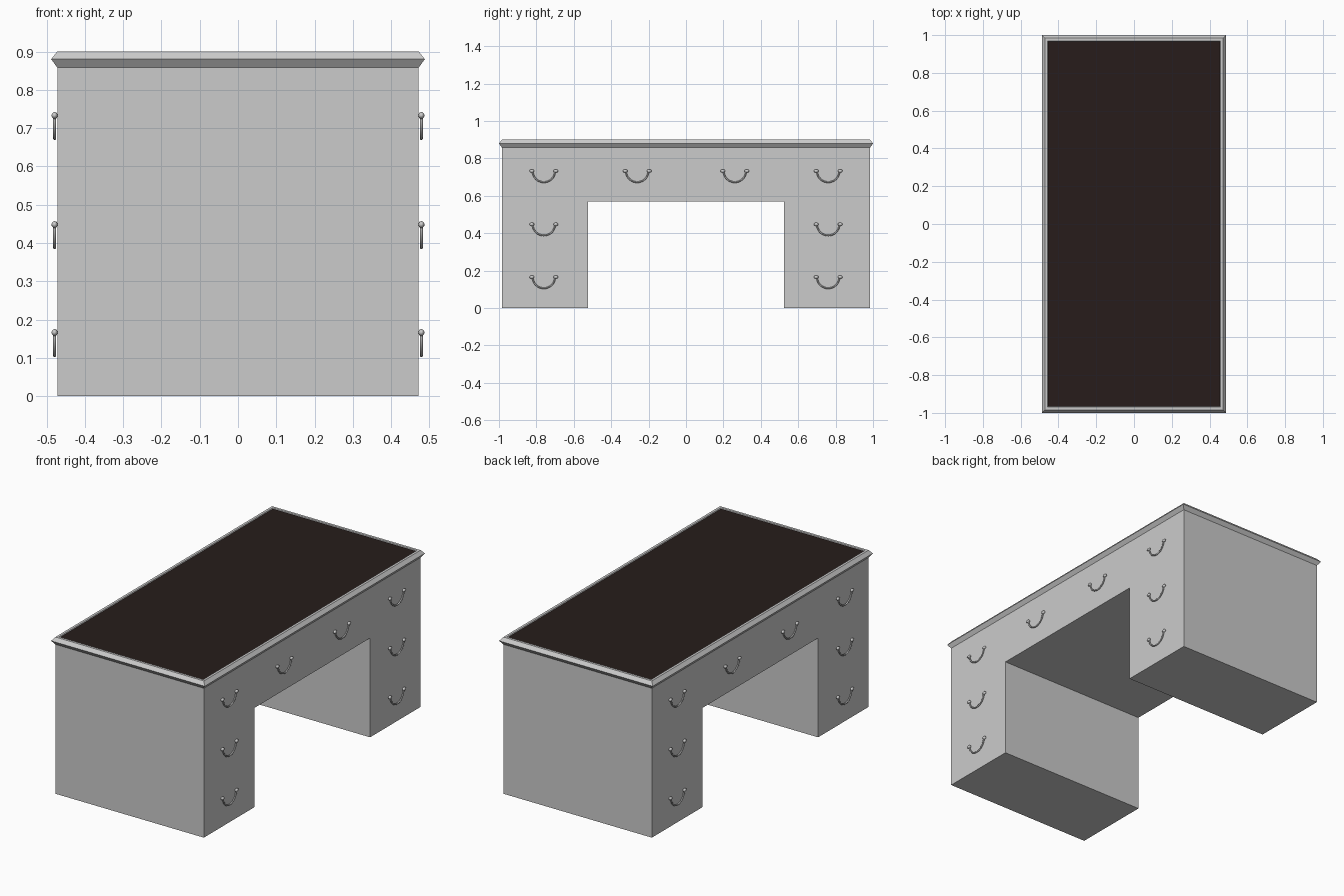
import bpy, bmesh, math
from mathutils import Matrix, Vector

if "Cube" in bpy.data.objects:
    bpy.data.objects.remove(bpy.data.objects["Cube"])


def add_object(name, mesh, location=(0, 0, 0)):
    obj = bpy.data.objects.new(name, mesh)
    obj.location = location
    bpy.context.collection.objects.link(obj)
    return obj


def finish(bm, name):
    bmesh.ops.recalc_face_normals(bm, faces=bm.faces)
    mesh = bpy.data.meshes.new(name)
    bm.to_mesh(mesh)
    bm.free()
    return mesh


BX, BY = 0.472, 0.984      # body half sizes

# Desk body: arch-shaped side profile extruded across the depth
bm = bmesh.new()
half = [(BY, 0.888), (BY, 0), (0.525, 0), (0.525, 0.57)]
profile = half + [(-y, z) for y, z in reversed(half)]
face = bm.faces.new([bm.verts.new((-BX, y, z)) for y, z in profile])
ext = bmesh.ops.extrude_face_region(bm, geom=[face])
moved = [v for v in ext["geom"] if isinstance(v, bmesh.types.BMVert)]
bmesh.ops.translate(bm, vec=(2 * BX, 0, 0), verts=moved)
add_object("desk_body", finish(bm, "desk_body"))

# Pointed moulding around the top: (offset from body, height) swept round the rectangle
bm = bmesh.new()
section = [(0, 0.858), (0.016, 0.88), (0, 0.9), (-0.014, 0.9), (-0.017, 0.896), (-0.017, 0.88)]
rings = []
for sx, sy in [(-1, -1), (1, -1), (1, 1), (-1, 1)]:
    rings.append([bm.verts.new((sx * (BX + d), sy * (BY + d), z)) for d, z in section])
n = len(section)
for i in range(4):
    a, b = rings[i], rings[(i + 1) % 4]
    for j in range(n):
        k = (j + 1) % n
        bm.faces.new((a[j], b[j], b[k], a[k]))
add_object("top_moulding", finish(bm, "top_moulding"))

# Dark writing surface
bm = bmesh.new()
bmesh.ops.create_cube(bm, size=1, matrix=Matrix.Diagonal((0.91, 1.934, 0.012, 1)))
surface = add_object("writing_surface", finish(bm, "writing_surface"), (0, 0, 0.89))
leather = bpy.data.materials.new("dark_leather")
leather.diffuse_color = (0.02, 0.012, 0.011, 1)
leather.use_nodes = True
leather.node_tree.nodes["Principled BSDF"].inputs["Base Color"].default_value = leather.diffuse_color
surface.data.materials.append(leather)

# Drawer handle: hanging half-ring with an oval knob at each end
bm = bmesh.new()
R, r, steps, sides = 0.06, 0.0042, 16, 8
prev = None
for i in range(steps + 1):
    t = math.pi * i / steps
    out = Vector((0, -math.cos(t), -math.sin(t)))
    ring = []
    for j in range(sides):
        a = 2 * math.pi * j / sides
        ring.append(bm.verts.new(out * (R + r * math.cos(a)) + Vector((r * math.sin(a), 0, 0))))
    if prev:
        for j in range(sides):
            k = (j + 1) % sides
            bm.faces.new((prev[j], prev[k], ring[k], ring[j]))
    prev = ring
for s in (-1, 1):
    knob = Matrix.Translation((0, s * 0.064, 0)) @ Matrix.Diagonal((0.008, 0.013, 0.009, 1))
    bmesh.ops.create_uvsphere(bm, u_segments=12, v_segments=8, radius=1, matrix=knob)
for f in bm.faces:
    f.smooth = True
handle_mesh = finish(bm, "drawer_handle")

# Handles on both long sides
spots = [(0.76, z) for z in (0.166, 0.448, 0.733)] + [(0.261, 0.733)]
for sx in (-1, 1):
    for sy in (-1, 1):
        for y, z in spots:
            add_object("drawer_handle", handle_mesh, (sx * 0.479, sy * y, z))
